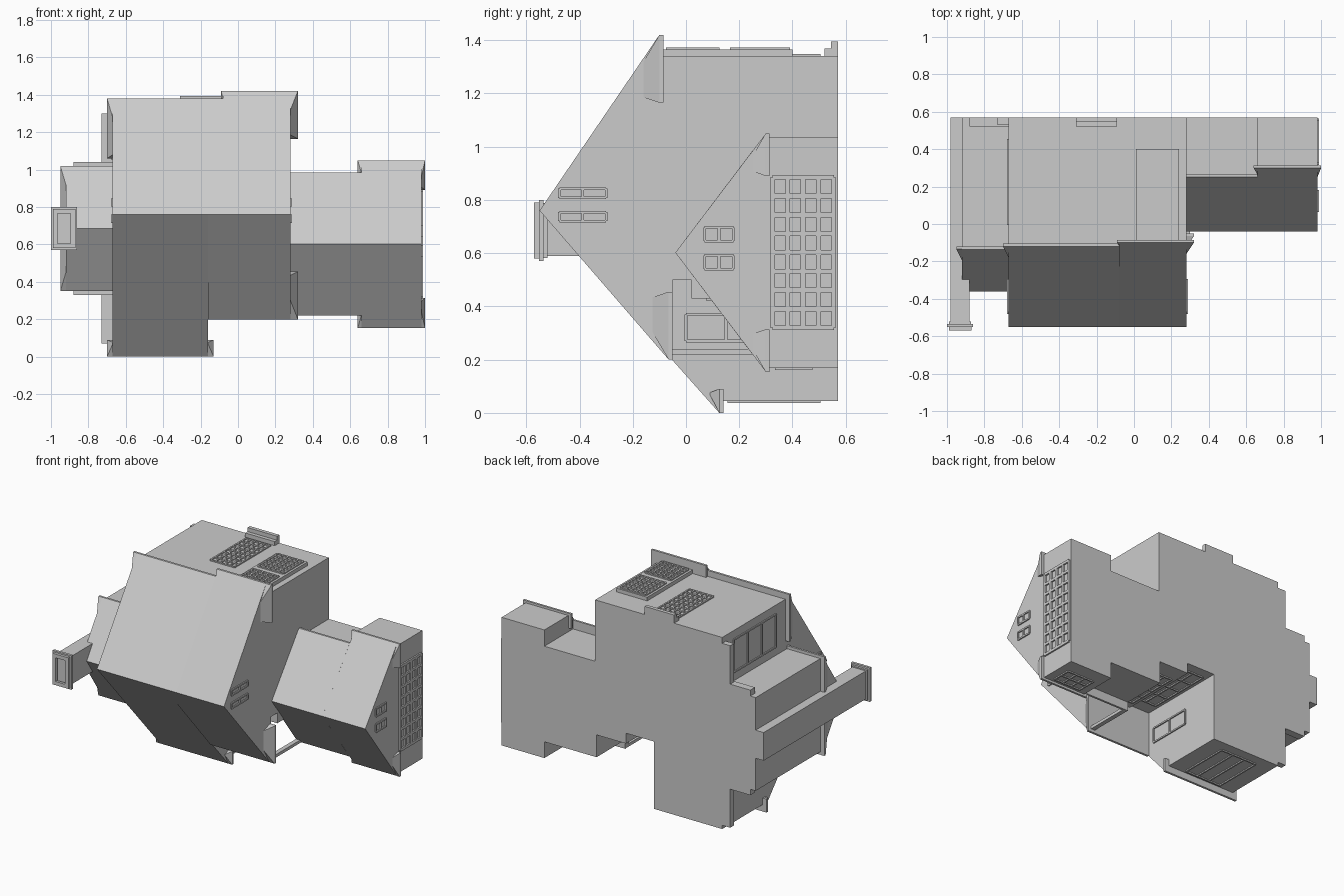
import bpy, bmesh
from mathutils import Vector

cube = bpy.data.objects.get("Cube")
if cube:
    bpy.data.objects.remove(cube, do_unlink=True)

grey = bpy.data.materials.new("plain grey")
grey.use_nodes = True
grey.diffuse_color = (0.6, 0.6, 0.6, 1)
grey.node_tree.nodes["Principled BSDF"].inputs["Base Color"].default_value = (0.6, 0.6, 0.6, 1)


def finish(name, bm):
    bmesh.ops.recalc_face_normals(bm, faces=bm.faces)
    mesh = bpy.data.meshes.new(name)
    bm.to_mesh(mesh)
    bm.free()
    mesh.materials.append(grey)
    obj = bpy.data.objects.new(name, mesh)
    bpy.context.collection.objects.link(obj)
    return obj


def prism(name, x0, x1, profile):
    """Extrude a (y, z) outline along x."""
    bm = bmesh.new()
    face = bm.faces.new([bm.verts.new((x0, y, z)) for y, z in profile])
    new = bmesh.ops.extrude_face_region(bm, geom=[face])["geom"]
    bmesh.ops.translate(bm, vec=(x1 - x0, 0, 0),
                        verts=[v for v in new if isinstance(v, bmesh.types.BMVert)])
    return finish(name, bm)


def add_box(bm, a, b):
    verts = bmesh.ops.create_cube(bm, size=1)["verts"]
    for v in verts:
        v.co = Vector([(a[i] + b[i]) / 2 + v.co[i] * (b[i] - a[i]) for i in range(3)])


def box(name, a, b):
    bm = bmesh.new()
    add_box(bm, a, b)
    return finish(name, bm)


def eave_return(name, wall, out, y, z, length, depth=0.075):
    """Tapered box closing an eave corner; length is signed along z."""
    bm = bmesh.new()
    step = depth * 1.35 * (1 if length > 0 else -1)
    points = [(x, yy, zz) for x in (wall, out) for yy in (y, y - 0.015)
              for zz in (z, z + length)]
    points += [(wall, y - depth, z + step),
               (wall, y - depth, z + length - step * 0.2)]
    bmesh.ops.convex_hull(bm, input=[bm.verts.new(p) for p in points])
    return finish(name, bm)


def window(name, axis, level, u, v, cols, rows, side=1, rise=0.008, bar=0.01):
    """Raised lattice on a wall facing x or z; u is y or x, v is z or y."""
    bm = bmesh.new()
    lo, hi = sorted((level - 0.005 * side, level + rise * side))

    def strip(u0, u1, v0, v1):
        if axis == "x":
            add_box(bm, (lo, u0, v0), (hi, u1, v1))
        else:
            add_box(bm, (u0, v0, lo), (u1, v1, hi))

    for i in range(cols + 1):
        c = u[0] + (u[1] - u[0]) * i / cols
        strip(c - bar / 2, c + bar / 2, v[0], v[1])
    for j in range(rows + 1):
        c = v[0] + (v[1] - v[0]) * j / rows
        strip(u[0], u[1], c - bar / 2, c + bar / 2)
    return finish(name, bm)


# Main house: three slices sharing one ridge
ridge = [(-0.55, 0.76)]
low_eave = [(-0.12, 1.38), (-0.105, 1.38), (-0.105, 1.34), (0.57, 1.34)]
high_eave = [(-0.1, 1.42), (-0.085, 1.42), (-0.085, 1.34), (0.57, 1.34)]
long_side = [(0.57, 0.045), (0.14, 0.045), (0.14, 0), (0.125, 0)]
porch_side = [(0.57, 0.5), (-0.05, 0.5), (-0.05, 0.2), (-0.065, 0.2)]
prism("main_house_long", -0.67, -0.16, ridge + low_eave + long_side)
prism("main_house_middle", -0.16, -0.08, ridge + low_eave + porch_side)
prism("main_house_porch", -0.08, 0.28, ridge + high_eave + porch_side)


# Side wings, symmetric about their ridges
def wing(name, x0, x1, top, mid, half_roof, half_wall, eave_y):
    half = [(eave_y, half_roof), (eave_y + 0.014, half_roof),
            (eave_y + 0.014, half_wall), (0.57, half_wall)]
    outline = [(top, mid)] + [(y, mid + h) for y, h in half]
    outline += [(y, mid - h) for y, h in reversed(half)]
    return prism(name, x0, x1, outline)


wing("garage_narrow", 0.27, 0.66, -0.04, 0.602, 0.383, 0.323, 0.25)
wing("garage_wide", 0.66, 0.98, -0.04, 0.602, 0.448, 0.433, 0.3)
wing("small_wing", -0.92, -0.66, -0.36, 0.685, 0.335, 0.315, -0.135)

# Eave returns at the gable corners
eave_return("main_return_upper_a", 0.28, 0.32, -0.085, 1.42, -0.255)
eave_return("main_return_upper_b", -0.67, -0.7, -0.105, 1.38, -0.32)
eave_return("main_return_step", -0.08, -0.09, -0.085, 1.42, -0.1, 0.03)
eave_return("porch_return", 0.28, 0.32, -0.05, 0.2, 0.255)
eave_return("long_return_a", -0.16, -0.13, 0.14, 0, 0.09, 0.05)
eave_return("long_return_b", -0.67, -0.7, 0.14, 0, 0.09, 0.05)
for sign, tag in ((1, "upper"), (-1, "lower")):
    eave_return("garage_return_" + tag, 0.98, 1.0, 0.314, 0.602 + 0.448 * sign, -0.16 * sign, 0.065)
    eave_return("garage_step_return_" + tag, 0.66, 0.64, 0.314, 0.602 + 0.448 * sign, -0.1 * sign, 0.05)
    eave_return("small_wing_return_" + tag, -0.92, -0.95, -0.12, 0.685 + 0.335 * sign, -0.335 * sign)

# Chimney with stepped cap
box("chimney", (-0.98, -0.54, 0.59), (-0.88, 0.57, 0.78))
bm = bmesh.new()
for grow, y0, y1 in ((0.008, -0.535, -0.52), (0.02, -0.552, -0.535), (0.01, -0.57, -0.552)):
    x0, x1, z0, z1 = -0.98 - grow, -0.88 + grow, 0.59 - grow, 0.78 + grow
    t = 0.025
    add_box(bm, (x0, y0, z0), (x0 + t, y1, z1))
    add_box(bm, (x1 - t, y0, z0), (x1, y1, z1))
    add_box(bm, (x0, y0, z0), (x1, y1, z0 + t))
    add_box(bm, (x0, y0, z1 - t), (x1, y1, z1))
finish("chimney_cap", bm)

# Steps and plinths
box("door_step_low", (-0.31, 0.545, 1.3), (-0.09, 0.57, 1.395))
box("door_step_high", (-0.31, 0.52, 1.3), (-0.09, 0.57, 1.368))
box("wing_plinth", (-0.88, 0.52, 0.33), (-0.67, 0.57, 1.04))
box("gable_plinth", (-0.73, 0.53, 0.07), (-0.66, 0.57, 1.3))

# Bay with two lattice windows, and the door beside it
box("upper_bay", (0.01, -0.09, 1.3), (0.24, 0.4, 1.365))
window("bay_window_a", "z", 1.365, (0.03, 0.22), (0.17, 0.385), 5, 6)
window("bay_window_b", "z", 1.365, (0.03, 0.22), (-0.07, 0.12), 5, 6)
window("front_door", "z", 1.34, (-0.29, -0.11), (0.12, 0.5), 5, 8)

# Porch beam, bay and windows
box("porch_beam", (0.27, -0.05, 0.22), (0.3, 0.262, 0.24))
box("porch_bay", (0.05, 0.02, 0.43), (0.28, 0.57, 0.51))
window("porch_window", "z", 0.43, (0.08, 0.25), (0.08, 0.45), 3, 4, -1)
window("porch_door", "z", 0.5, (-0.13, 0.03), (0.05, 0.5), 2, 4, -1)
window("porch_side_window", "x", -0.16, (0.0, 0.3), (0.27, 0.37), 2, 1)

# Remaining windows
window("garage_door", "x", 0.98, (0.325, 0.555), (0.32, 0.885), 4, 8, 1, 0.01, 0.018)
for x, side, tag in ((0.28, 1, "a"), (-0.67, -1, "b")):
    for z in (0.72, 0.808):
        window("gable_window_" + tag, "x", x, (-0.475, -0.3), (z, z + 0.034), 2, 1, side)
for z in (0.54, 0.645):
    window("garage_gable_window", "x", 0.98, (0.07, 0.178), (z, z + 0.052), 2, 1)
window("long_wall_window", "z", 0.045, (-0.55, -0.28), (0.16, 0.5), 3, 1, -1)
window("garage_wall_window", "z", 0.169, (0.72, 0.92), (0.34, 0.47), 3, 2, -1)
window("wing_wall_window", "x", -0.67, (0.0, 0.45), (1.06, 1.28), 3, 1, -1)
